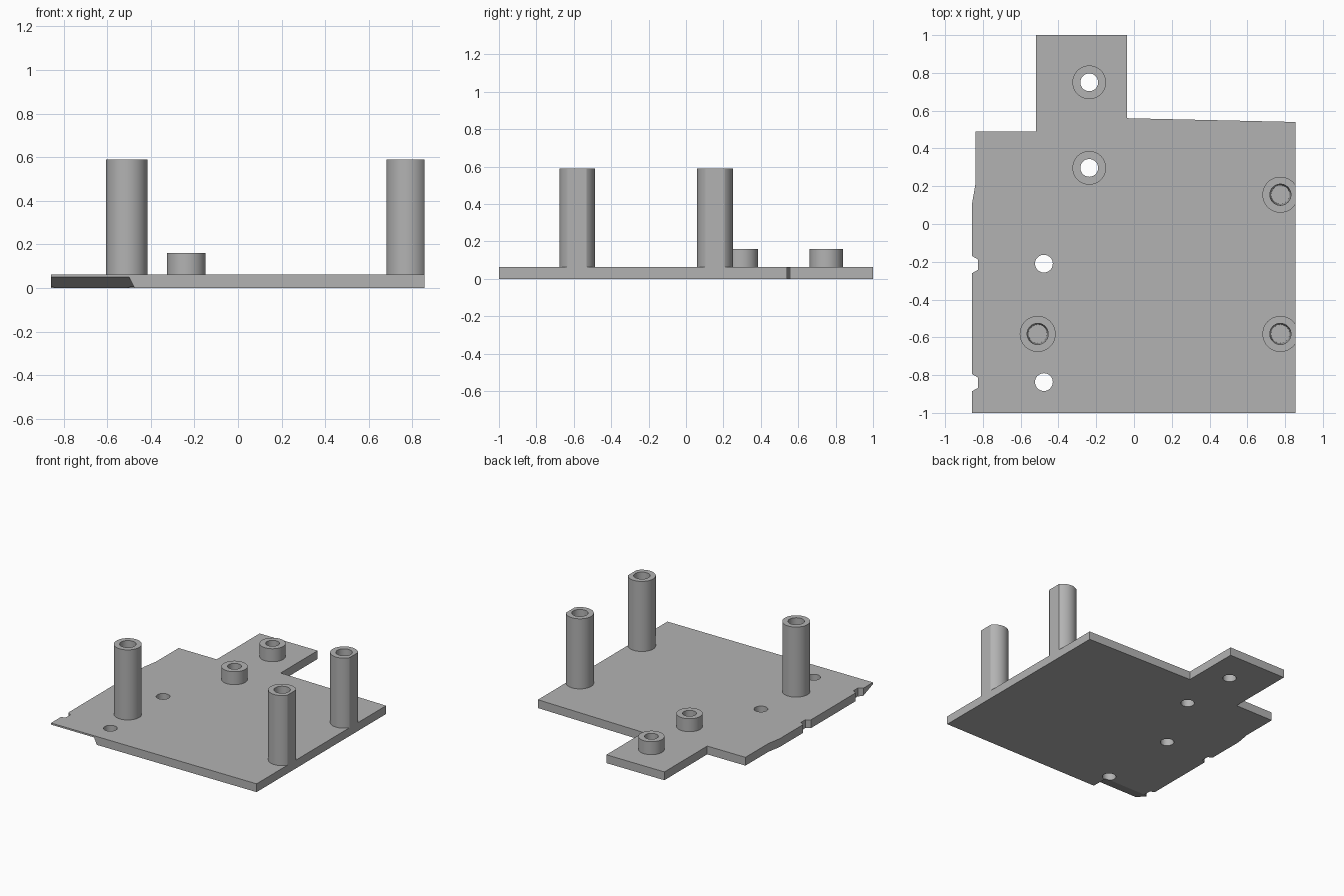
import bpy, bmesh, math
from mathutils import Vector

if "Cube" in bpy.data.objects:
    bpy.data.objects.remove(bpy.data.objects["Cube"])

THICK, EDGE_X, SEG = 0.0625, 0.855, 48

grey = bpy.data.materials.new("grey_plastic")
grey.use_nodes = True
GREY = (0.45, 0.45, 0.45, 1)
grey.diffuse_color = GREY
grey.node_tree.nodes["Principled BSDF"].inputs["Base Color"].default_value = GREY


def finish(bm, name):
    bmesh.ops.recalc_face_normals(bm, faces=bm.faces)
    mesh = bpy.data.meshes.new(name)
    bm.to_mesh(mesh)
    bm.free()
    mesh.materials.append(grey)
    obj = bpy.data.objects.new(name, mesh)
    bpy.context.collection.objects.link(obj)
    return obj


def activate(obj):
    bpy.ops.object.select_all(action="DESELECT")
    obj.select_set(True)
    bpy.context.view_layer.objects.active = obj


def cut(obj, cutter):
    cutter.hide_render = True
    mod = obj.modifiers.new("cut", "BOOLEAN")
    mod.operation, mod.solver, mod.object = "DIFFERENCE", "EXACT", cutter
    activate(obj)
    bpy.ops.object.modifier_apply(modifier=mod.name)
    bpy.data.objects.remove(cutter)


def lathe(name, centre, profile, closed=False, clip=False):
    """Spin a (radius, height) profile about a vertical axis."""
    bm = bmesh.new()
    pts = [bm.verts.new((r, 0, z)) for r, z in profile]
    edges = [bm.edges.new(p) for p in zip(pts, pts[1:])]
    if closed:
        edges.append(bm.edges.new((pts[-1], pts[0])))
    bmesh.ops.spin(bm, geom=pts + edges, axis=(0, 0, 1), cent=(0, 0, 0),
                   angle=math.tau, steps=SEG, use_duplicate=False)
    bmesh.ops.remove_doubles(bm, verts=bm.verts, dist=1e-5)
    bmesh.ops.translate(bm, verts=bm.verts, vec=(*centre, 0))
    if clip:  # flat flush with the plate edge
        bmesh.ops.bisect_plane(bm, geom=bm.verts[:] + bm.edges[:] + bm.faces[:],
                               plane_co=(EDGE_X, 0, 0), plane_no=(1, 0, 0), clear_outer=True)
        bmesh.ops.holes_fill(bm, edges=[e for e in bm.edges if e.is_boundary], sides=0)
    obj = finish(bm, name)
    activate(obj)
    bpy.ops.object.shade_smooth_by_angle(angle=math.radians(30))
    return obj


# Base plate outline, with two clip notches on the side
outline = [(-0.857, -1), (EDGE_X, -1), (EDGE_X, 0.54), (-0.037, 0.56), (-0.037, 1),
           (-0.52, 1), (-0.52, 0.49), (-0.838, 0.49), (-0.838, 0.22), (-0.857, 0.11)]
for y in (-0.215, -0.84):
    outline += [(-0.857, y + 0.045), (-0.825, y + 0.027),
                (-0.825, y - 0.027), (-0.857, y - 0.045)]
bm = bmesh.new()
face = bm.faces.new([bm.verts.new((x, y, 0)) for x, y in outline])
top = bmesh.ops.extrude_face_region(bm, geom=[face])["geom"]
bmesh.ops.translate(bm, verts=[v for v in top if isinstance(v, bmesh.types.BMVert)],
                    vec=(0, 0, THICK))
plate = finish(bm, "base_plate")

# Sloped relief under the front corner
bm = bmesh.new()
for z in (0.05, -0.05):
    t = (0.05 - z) / 0.05
    for x in (-1, -0.5 + 0.025 * t):
        for y in (-1.2, -1 + 0.13 * t):
            bm.verts.new((x, y, z))
bmesh.ops.convex_hull(bm, input=bm.verts)
cut(plate, finish(bm, "relief_cutter"))

# Through holes in the plate
bosses = [(-0.237, 0.75), (-0.237, 0.297)]
holes = [(-0.477, -0.21), (-0.477, -0.837)]
BORE = 0.047
for c in bosses + holes:
    cut(plate, lathe("hole_cutter", c, [(0, -0.1), (BORE, -0.1), (BORE, 0.2), (0, 0.2)]))
activate(plate)
bpy.ops.object.shade_smooth_by_angle(angle=math.radians(10))

# Short hollow bosses
for i, c in enumerate(bosses):
    lathe(f"short_boss_{i + 1}", c,
          [(BORE, THICK), (0.089, THICK), (0.089, 0.16), (BORE, 0.16)], closed=True)

# Tall posts with blind tapered screw holes
for i, c in enumerate([(-0.51, -0.582), (0.775, -0.582), (0.775, 0.155)]):
    lathe(f"tall_post_{i + 1}", c,
          [(0, THICK), (0.095, THICK), (0.095, 0.59), (0.056, 0.59), (0.049, 0.1), (0, 0.1)],
          clip=c[0] > 0)
